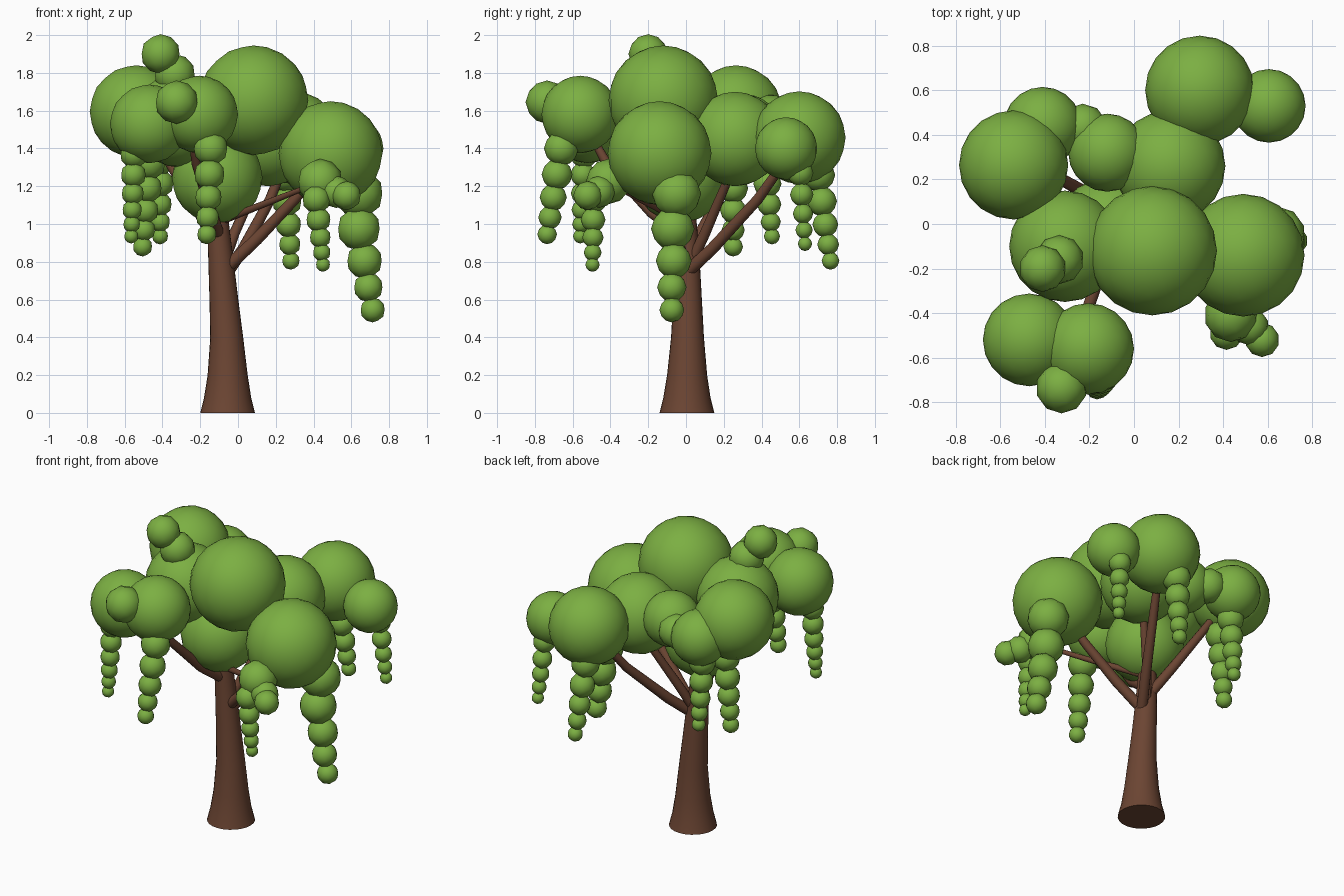
import bpy, bmesh
from mathutils import Vector, Matrix


def material(name, color):
    m = bpy.data.materials.new(name)
    m.diffuse_color = color
    return m


LEAF = material("leaf_green", (0.20, 0.43, 0.055, 1))
BARK = material("bark_brown", (0.15, 0.06, 0.033, 1))


def finish(name, bm, mat):
    me = bpy.data.meshes.new(name)
    bm.to_mesh(me)
    bm.free()
    me.materials.append(mat)
    ob = bpy.data.objects.new(name, me)
    bpy.context.collection.objects.link(ob)
    return ob


def foliage(name, balls):
    """One object made of smooth balls given as (x, y, z, radius)."""
    bm = bmesh.new()
    for x, y, z, r in balls:
        bmesh.ops.create_icosphere(bm, subdivisions=3 if r > 0.15 else 2, radius=r,
                                   matrix=Matrix.Translation((x, y, z)))
    for f in bm.faces:
        f.smooth = True
    return finish(name, bm, LEAF)


def strand(name, top, bottom, r0, r1, n):
    """Hanging string of shrinking balls."""
    radii = [r0 + (r1 - r0) * i / (n - 1) for i in range(n)]
    gaps = [0.0]
    for a, b in zip(radii, radii[1:]):
        gaps.append(gaps[-1] + a + b)
    a, b = Vector(top), Vector(bottom)
    return foliage(name, [(*a.lerp(b, g / gaps[-1]), r) for g, r in zip(gaps, radii)])


def limb(name, rings, sides=12):
    """Tapered, capped tube through (x, y, z, radius); smooth sides."""
    bm = bmesh.new()
    pts = [Vector(p[:3]) for p in rings]
    loops = []
    for i, p in enumerate(pts):
        d = pts[min(i + 1, len(pts) - 1)] - pts[max(i - 1, 0)]
        if i == 0 and name == "trunk":
            d = Vector((0, 0, 1))
        rot = Vector((0, 0, 1)).rotation_difference(d.normalized()).to_matrix().to_4x4()
        c = bmesh.ops.create_circle(bm, segments=sides, radius=rings[i][3],
                                    matrix=Matrix.Translation(p) @ rot)
        loops.append(c["verts"])
    for lo, hi in zip(loops, loops[1:]):
        for k in range(sides):
            j = (k + 1) % sides
            bm.faces.new((lo[k], lo[j], hi[j], hi[k])).smooth = True
    bm.faces.new(loops[0][::-1])
    bm.faces.new(loops[-1])
    bmesh.ops.recalc_face_normals(bm, faces=bm.faces[:])
    return finish(name, bm, BARK)


# Trunk, flared at the base and leaning slightly left
limb("trunk", [(-0.055, 0.005, 0, 0.145), (-0.055, 0.005, 0.08, 0.125),
               (-0.055, 0.006, 0.2, 0.106), (-0.06, 0.008, 0.4, 0.087),
               (-0.075, 0.008, 0.6, 0.076), (-0.09, 0.006, 0.8, 0.067),
               (-0.105, 0.0, 1.0, 0.057), (-0.11, -0.01, 1.2, 0.045)], 24)

# Main branches and twigs
limb("branch_right", [(-0.07, 0, 0.76, 0.034), (0.1, -0.05, 0.92, 0.032),
                      (0.3, -0.1, 1.13, 0.028), (0.49, -0.14, 1.35, 0.02)])
limb("branch_back", [(-0.06, 0.0, 0.74, 0.034), (0.03, 0.14, 0.87, 0.032),
                     (0.17, 0.38, 1.13, 0.028), (0.29, 0.6, 1.44, 0.02)])
limb("branch_front", [(-0.1, 0, 0.93, 0.034), (-0.14, -0.18, 1.06, 0.03),
                      (-0.22, -0.42, 1.32, 0.026), (-0.25, -0.53, 1.52, 0.018)])
limb("branch_left", [(-0.09, 0.02, 0.85, 0.032), (-0.2, 0.13, 1.05, 0.03),
                     (-0.36, 0.22, 1.32, 0.026), (-0.5, 0.26, 1.55, 0.018)])
limb("branch_inner", [(-0.08, 0.02, 0.78, 0.03), (-0.02, 0.1, 0.95, 0.028),
                      (0.14, 0.25, 1.3, 0.022)])
limb("twig_front_right", [(-0.08, -0.02, 1.02, 0.022), (0.2, -0.24, 1.13, 0.018),
                          (0.43, -0.41, 1.22, 0.012)], 8)
limb("twig_back_right", [(0.25, 0.5, 1.35, 0.02), (0.6, 0.53, 1.4, 0.014)], 8)

# Large crown masses
foliage("crown_center", [(0.082, -0.12, 1.655, 0.29), (-0.11, -0.03, 1.245, 0.24),
                         (-0.31, -0.1, 1.55, 0.25), (0.16, 0.26, 1.45, 0.25)])
foliage("crown_right", [(0.49, -0.14, 1.375, 0.275)])
foliage("crown_left", [(-0.54, 0.265, 1.595, 0.245), (-0.12, 0.32, 1.51, 0.175),
                       (-0.41, 0.44, 1.51, 0.175), (-0.23, 0.43, 1.5, 0.11)])
foliage("crown_front", [(-0.47, -0.52, 1.53, 0.208), (-0.205, -0.56, 1.58, 0.205)])
foliage("crown_back", [(0.295, 0.6, 1.457, 0.245), (0.605, 0.53, 1.4, 0.165)])

# Small tufts
foliage("tuft_top", [(-0.41, -0.2, 1.9, 0.105), (-0.335, -0.16, 1.79, 0.11)])
foliage("tuft_front", [(-0.325, -0.735, 1.645, 0.115)])
foliage("tuft_right", [(0.435, -0.41, 1.225, 0.12), (0.52, -0.46, 1.17, 0.085),
                       (0.575, -0.52, 1.15, 0.077)])

# Hanging strands
foliage("strand_right", [(0.64, -0.05, 1.16, 0.13), (0.64, -0.07, 0.975, 0.115),
                         (0.67, -0.065, 0.805, 0.095), (0.69, -0.075, 0.665, 0.078),
                         (0.713, -0.075, 0.545, 0.066)])
strand("strand_front", (-0.145, -0.66, 1.4), (-0.165, -0.735, 0.945), 0.092, 0.052, 5)
strand("strand_front_left", (-0.55, -0.54, 1.37), (-0.565, -0.56, 0.935), 0.075, 0.038, 6)
strand("strand_left", (-0.47, 0.25, 1.32), (-0.505, 0.25, 0.88), 0.088, 0.052, 5)
strand("strand_back_left", (-0.415, 0.42, 1.34), (-0.412, 0.455, 0.935), 0.085, 0.043, 5)
strand("strand_back", (0.25, 0.7, 1.26), (0.28, 0.765, 0.805), 0.09, 0.047, 5)
strand("strand_back_right", (0.62, 0.605, 1.27), (0.65, 0.63, 0.895), 0.07, 0.038, 5)
strand("strand_front_right", (0.415, -0.49, 1.13), (0.45, -0.495, 0.785), 0.075, 0.038, 5)
